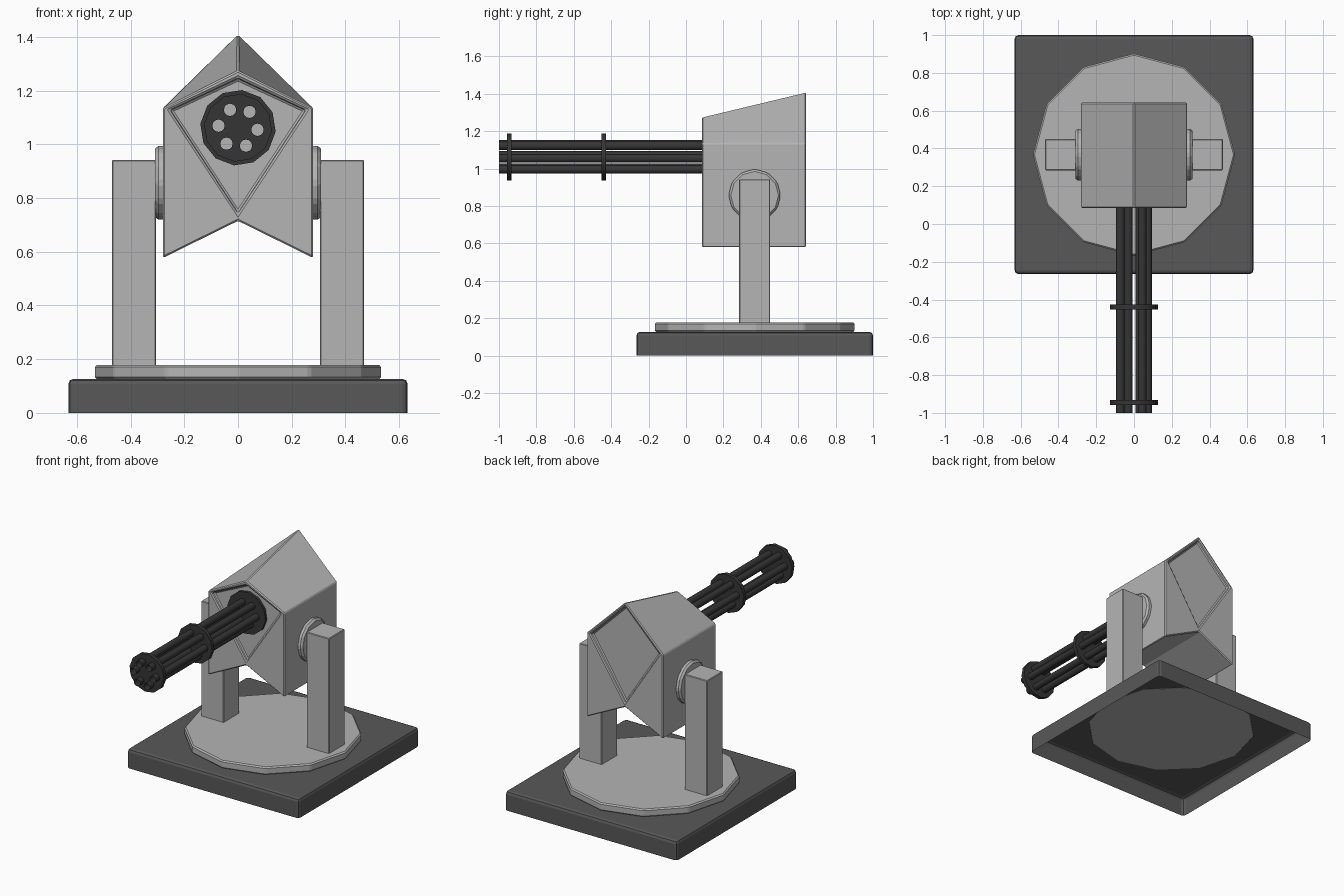
import bpy, bmesh, math
from mathutils import Matrix, Vector

if "Cube" in bpy.data.objects:
    bpy.data.objects.remove(bpy.data.objects["Cube"])

CY = 0.367                      # y of the turntable axis
BZ = 1.062                      # z of the barrel axis
TWIST = math.radians(-6)        # roll of the barrel cluster


def material(name, v):
    m = bpy.data.materials.new(name)
    m.diffuse_color = (v, v, v, 1)
    m.use_nodes = True
    m.node_tree.nodes["Principled BSDF"].inputs["Base Color"].default_value = m.diffuse_color
    return m


LIGHT = material("light grey", 0.46)
DARK = material("dark grey", 0.098)
BLACK = material("gun black", 0.036)


def finish(bm, name, mat, bevel=0, segments=1):
    bmesh.ops.recalc_face_normals(bm, faces=bm.faces)
    me = bpy.data.meshes.new(name)
    bm.to_mesh(me)
    bm.free()
    ob = bpy.data.objects.new(name, me)
    bpy.context.collection.objects.link(ob)
    me.materials.append(mat)
    if bevel:
        b = ob.modifiers.new("bevel", 'BEVEL')
        b.width, b.segments = bevel, segments
        b.limit_method, b.angle_limit = 'ANGLE', math.radians(25)
    return ob


def box(name, lo, hi, mat, bevel=0, segments=1, open_bottom=False):
    lo, hi = Vector(lo), Vector(hi)
    bm = bmesh.new()
    bmesh.ops.create_cube(bm, size=1, matrix=Matrix.Translation((lo + hi) / 2)
                          @ Matrix.Diagonal((*(hi - lo), 1)))
    ob_faces = [f for f in bm.faces if f.normal.z < -0.9] if open_bottom else []
    bmesh.ops.delete(bm, geom=ob_faces, context='FACES_ONLY')
    return finish(bm, name, mat, bevel, segments)


def cylinder(name, centre, r, depth, axis, mat, sides=12, roll=0, caps=True, bevel=0):
    rot = {'X': Matrix.Rotation(math.pi / 2, 4, 'Y'),
           'Y': Matrix.Rotation(math.pi / 2, 4, 'X'),
           'Z': Matrix.Identity(4)}[axis]
    bm = bmesh.new()
    bmesh.ops.create_cone(bm, cap_ends=caps, segments=sides, radius1=r, radius2=r, depth=depth,
                          matrix=Matrix.Translation(centre) @ rot @ Matrix.Rotation(roll, 4, 'Z'))
    return finish(bm, name, mat, bevel)


def circle_points(cx, cy, r, n, roll=0):
    return [(cx + r * math.cos(roll + i * math.tau / n),
             cy + r * math.sin(roll + i * math.tau / n)) for i in range(n)]


BARREL_R = 0.023
BARREL_POS = [(x, z + BZ) for x, z in circle_points(0, 0, 0.073, 6, TWIST)]


def clamp_disc(name, y, r, thick):
    """Disc facing -y, pierced by the six bores."""
    cu = bpy.data.curves.new(name, 'CURVE')
    cu.dimensions, cu.fill_mode, cu.extrude = '2D', 'BOTH', thick / 2
    loops = [circle_points(0, 0, r, 12, TWIST)]
    loops += [circle_points(x, z - BZ, BARREL_R, 12) for x, z in BARREL_POS]
    for pts in loops:
        s = cu.splines.new('POLY')
        s.points.add(len(pts) - 1)
        for p, (x, z) in zip(s.points, pts):
            p.co = (x, z, 0, 1)
        s.use_cyclic_u = True
    cu.materials.append(BLACK)
    ob = bpy.data.objects.new(name, cu)
    ob.location = (0, y, BZ)
    ob.rotation_euler = (math.pi / 2, 0, 0)
    bpy.context.collection.objects.link(ob)
    bpy.ops.object.select_all(action='DESELECT')
    ob.select_set(True)
    bpy.context.view_layer.objects.active = ob
    bpy.ops.object.convert(target='MESH')


# base slab (hollow below) and turntable
box("base", (-0.632, -0.265, 0), (0.632, 1.0, 0.127), DARK, 0.02, 2, open_bottom=True)
cylinder("turntable", (0, CY, 0.152), 0.535, 0.052, 'Z', LIGHT, bevel=0.008)

# support posts and pivot hubs, left and right
for side, s in (("left", -1), ("right", 1)):
    xs = sorted((s * 0.305, s * 0.47))
    box(side + "_post", (xs[0], CY - 0.083, 0.172), (xs[1], CY + 0.083, 0.942), LIGHT, 0.004)
    cylinder(side + "_hub", (s * 0.288, CY, 0.857), 0.14, 0.042, 'X', LIGHT, bevel=0.012)

# housing: notched, peaked body with a recessed kite on both ends
bm = bmesh.new()
rings, kites = [], []
for y, peak in ((0.085, 1.275), (0.642, 1.41)):
    prof = [(0, peak), (0.28, 1.135), (0.28, 0.577), (0, 0.715), (-0.28, 0.577), (-0.28, 1.135)]
    v = [bm.verts.new((x, y, z)) for x, z in prof]
    rings.append(v)
    kites.append(bm.faces.new((v[0], v[1], v[3], v[5])))
    bm.faces.new((v[1], v[2], v[3]))
    bm.faces.new((v[3], v[4], v[5]))
a, b = rings
for i in range(6):
    j = (i + 1) % 6
    bm.faces.new((a[i], a[j], b[j], b[i]))
bmesh.ops.recalc_face_normals(bm, faces=bm.faces)
bmesh.ops.inset_individual(bm, faces=kites, thickness=0.025)
bmesh.ops.inset_individual(bm, faces=kites, thickness=0.008, depth=-0.02)
finish(bm, "housing", LIGHT, 0.006)

# six open barrels
for i, (x, z) in enumerate(BARREL_POS):
    ob = cylinder("barrel_%d" % (i + 1), (x, -0.4475, z), BARREL_R, 1.105, 'Y', BLACK, caps=False)
    for p in ob.data.polygons:
        p.use_smooth = True

# clamp discs along the barrels and the breech disc in the recess
clamp_disc("muzzle_clamp", -0.945, 0.127, 0.025)
clamp_disc("middle_clamp", -0.44, 0.127, 0.025)
clamp_disc("breech_disc", 0.099, 0.141, 0.022)
